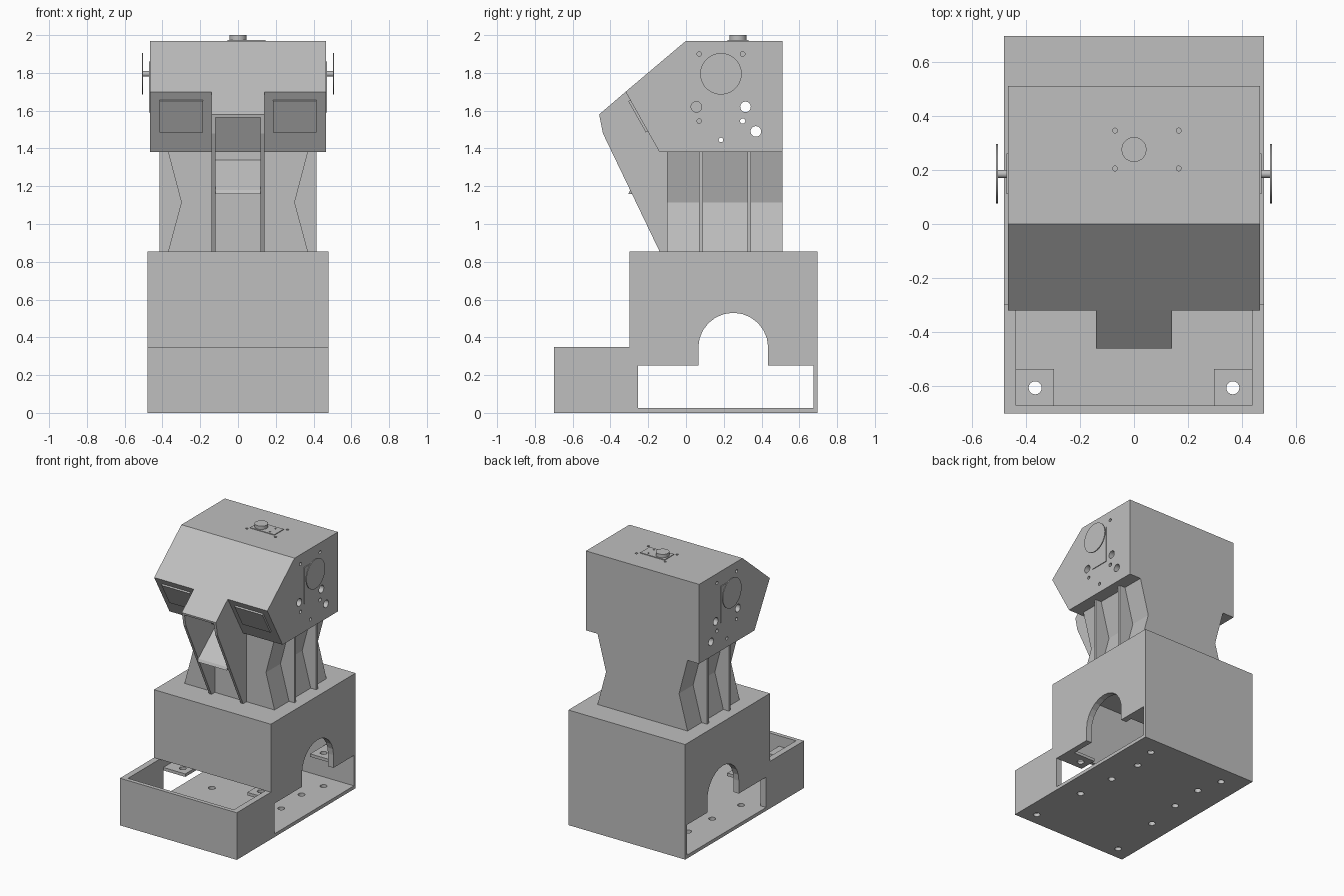
import bpy, bmesh, math
from mathutils import Matrix, Vector

cube = bpy.data.objects.get("Cube")
if cube:
    bpy.data.objects.remove(cube, do_unlink=True)

grey = bpy.data.materials.new("light_grey")
grey.use_nodes = True
COLOUR = (0.52, 0.52, 0.52, 1)
grey.diffuse_color = COLOUR
grey.node_tree.nodes["Principled BSDF"].inputs["Base Color"].default_value = COLOUR


def finish(name, bm):
    bmesh.ops.recalc_face_normals(bm, faces=bm.faces[:])
    mesh = bpy.data.meshes.new(name)
    bm.to_mesh(mesh)
    bm.free()
    mesh.materials.append(grey)
    obj = bpy.data.objects.new(name, mesh)
    bpy.context.collection.objects.link(obj)
    return obj


def prism(name, points, lo, hi, axis="X"):
    """Extrude a (y, z) profile along X, or an (x, z) profile along Y."""
    bm = bmesh.new()
    place = (lambda p, d: (d, *p)) if axis == "X" else (lambda p, d: (p[0], d, p[1]))
    a, b = ([bm.verts.new(place(p, d)) for p in points] for d in (lo, hi))
    bm.faces.new(a)
    bm.faces.new(b)
    for i in range(len(a)):
        j = (i + 1) % len(a)
        bm.faces.new((a[i], a[j], b[j], b[i]))
    return finish(name, bm)


def box(name, x, y, z):
    return prism(name, [(y[0], z[0]), (y[1], z[0]), (y[1], z[1]), (y[0], z[1])], *x)


def rods(name, items, axis="Z"):
    """Cylinders given as (centre, radius, length) along one axis."""
    bm = bmesh.new()
    turn = Matrix.Rotation(math.pi / 2, 4, "Y") if axis == "X" else Matrix()
    for centre, radius, length in items:
        bmesh.ops.create_cone(bm, cap_ends=True, segments=28, radius1=radius, radius2=radius,
                              depth=length, matrix=Matrix.Translation(centre) @ turn)
    return finish(name, bm)


def cut(obj, cutter):
    mod = obj.modifiers.new("holes", "BOOLEAN")
    mod.operation, mod.solver, mod.object = "DIFFERENCE", "EXACT", cutter
    bpy.context.view_layer.update()
    graph = bpy.context.evaluated_depsgraph_get()
    mesh = bpy.data.meshes.new_from_object(obj.evaluated_get(graph))
    obj.modifiers.clear()
    obj.data = mesh
    bpy.data.objects.remove(cutter, do_unlink=True)


def smooth(obj):
    bpy.ops.object.select_all(action="DESELECT")
    obj.select_set(True)
    bpy.context.view_layer.objects.active = obj
    bpy.ops.object.shade_smooth_by_angle(angle=math.radians(30))


SIDES = (("left", 1), ("right", -1))

# Base: floor with screw holes
floor = box("base_floor", (-0.48, 0.48), (-0.7, 0.695), (0, 0.025))
screws = [(0.365, -0.605), (0.32, -0.19), (0.285, 0.1), (0.27, 0.36), (0.315, 0.555)]
cut(floor, rods("floor_cutter", [((s * x, y, 0), 0.024, 0.2) for x, y in screws for _, s in SIDES]))

# Base: side walls with an arched cutout, and corner tabs
arch = [(0.25 - 0.185 * math.cos(math.pi * i / 12), 0.345 + 0.185 * math.sin(math.pi * i / 12))
        for i in range(13)]
wall = [(-0.7, 0.025), (-0.255, 0.025), (-0.255, 0.25), (0.065, 0.25), *arch,
        (0.435, 0.25), (0.675, 0.25), (0.675, 0.025), (0.695, 0.025),
        (0.695, 0.855), (-0.3, 0.855), (-0.3, 0.35), (-0.7, 0.35)]
tabs = {"front": (0.295, -0.67, -0.535, 0), "middle": (0.255, -0.255, -0.12, 1),
        "rear": (0.25, 0.49, 0.675, 4)}
for side, s in SIDES:
    prism(side + "_base_wall", wall, s * 0.435, s * 0.48)
    for label, (x, y0, y1, hole) in tabs.items():
        tab = box(f"{side}_{label}_tab", (s * x, s * 0.435), (y0, y1), (0.25, 0.272))
        hx, hy = screws[hole]
        cut(tab, rods("tab_cutter", [((s * hx, hy, 0.26), 0.024, 0.2)]))

inner = (-0.435, 0.435)
box("tray_front", inner, (-0.7, -0.67), (0.025, 0.35))
box("base_front", inner, (-0.3, -0.275), (0.35, 0.83))
box("base_back", inner, (0.675, 0.695), (0.025, 0.83))
box("base_top", inner, (-0.3, 0.695), (0.83, 0.855))

# Waisted neck with side fins
neck = [(0.37, 0.855), (0.30, 1.115), (0.37, 1.38)]
prism("neck", neck + [(-x, z) for x, z in reversed(neck)], -0.1, 0.51, "Y")
for side, s in SIDES:
    for label, y in (("front", 0.07), ("rear", 0.325)):
        box(f"{side}_{label}_fin", (s * 0.29, s * 0.415), (y, y + 0.02), (0.855, 1.38))

# Head block with holes through it and shallow screw holes
head = prism("head", [(0.51, 1.38), (0.51, 1.97), (0, 1.97), (-0.32, 1.70), (-0.14, 1.38)],
             -0.465, 0.465)
through = [(0.315, 1.62, 0.028), (0.37, 1.49, 0.028), (0.30, 1.545, 0.014), (0.185, 1.445, 0.012)]
blind = [(0.055, 1.62, 0.028), (0.07, 1.90, 0.012), (0.30, 1.90, 0.012), (0.07, 1.545, 0.012)]
cut(head, rods("head_cutter", [((0, y, z), r, 2) for y, z, r in through]
               + [((s * 0.465, y, z), r, 0.08) for y, z, r in blind for _, s in SIDES], "X"))
cut(head, rods("crown_cutter", [((x, y, 1.97), 0.009, 0.06)
                                for x in (-0.07, 0.165) for y in (0.205, 0.345)]))

# Snout: roof, two side plates and a sloping tongue
prism("snout_roof", [(-0.32, 1.70), (-0.46, 1.58), (-0.457, 1.565), (-0.31, 1.685)], -0.12, 0.12)
cheek = [(-0.32, 1.70), (-0.46, 1.58), (-0.44, 1.48), (-0.14, 0.855),
         (-0.1, 0.855), (-0.1, 1.38), (-0.14, 1.38)]
for side, s in SIDES:
    prism(side + "_snout_plate", cheek, s * 0.12, s * 0.14)
prism("tongue", [(-0.1, 1.34), (-0.295, 1.18), (-0.305, 1.16), (-0.28, 1.16), (-0.1, 1.31)],
      -0.12, 0.12)

# Eye screens raised from the sloping face
slope = Vector((0.18, -0.32)).normalized()
out = Vector((slope.y, -slope.x)) * 0.012
top_edge, low_edge = (Vector((-0.32, 1.70)) + slope * d for d in (0.05, 0.24))
screen = [tuple(p) for p in (top_edge, top_edge + out, low_edge + out, low_edge)]
for side, s in SIDES:
    prism(side + "_eye_screen", screen, s * 0.185, s * 0.415)

# Side motors with round horns
for side, s in SIDES:
    box(side + "_motor_plate", (s * 0.465, s * 0.47), (0.11, 0.26), (1.59, 1.86))
    smooth(rods(side + "_horn", [((s * 0.486, 0.185, 1.795), 0.015, 0.042),
                                 ((s * 0.506, 0.185, 1.795), 0.11, 0.007)], "X"))

# Crown motor with a round knob
plate = box("crown_motor_plate", (-0.055, 0.145), (0.22, 0.33), (1.97, 1.975))
cut(plate, rods("plate_cutter", [((0.095, y, 1.972), 0.006, 0.05) for y in (0.24, 0.305)]))
smooth(rods("crown_knob", [((0, 0.275, 1.985), 0.046, 0.03)]))
